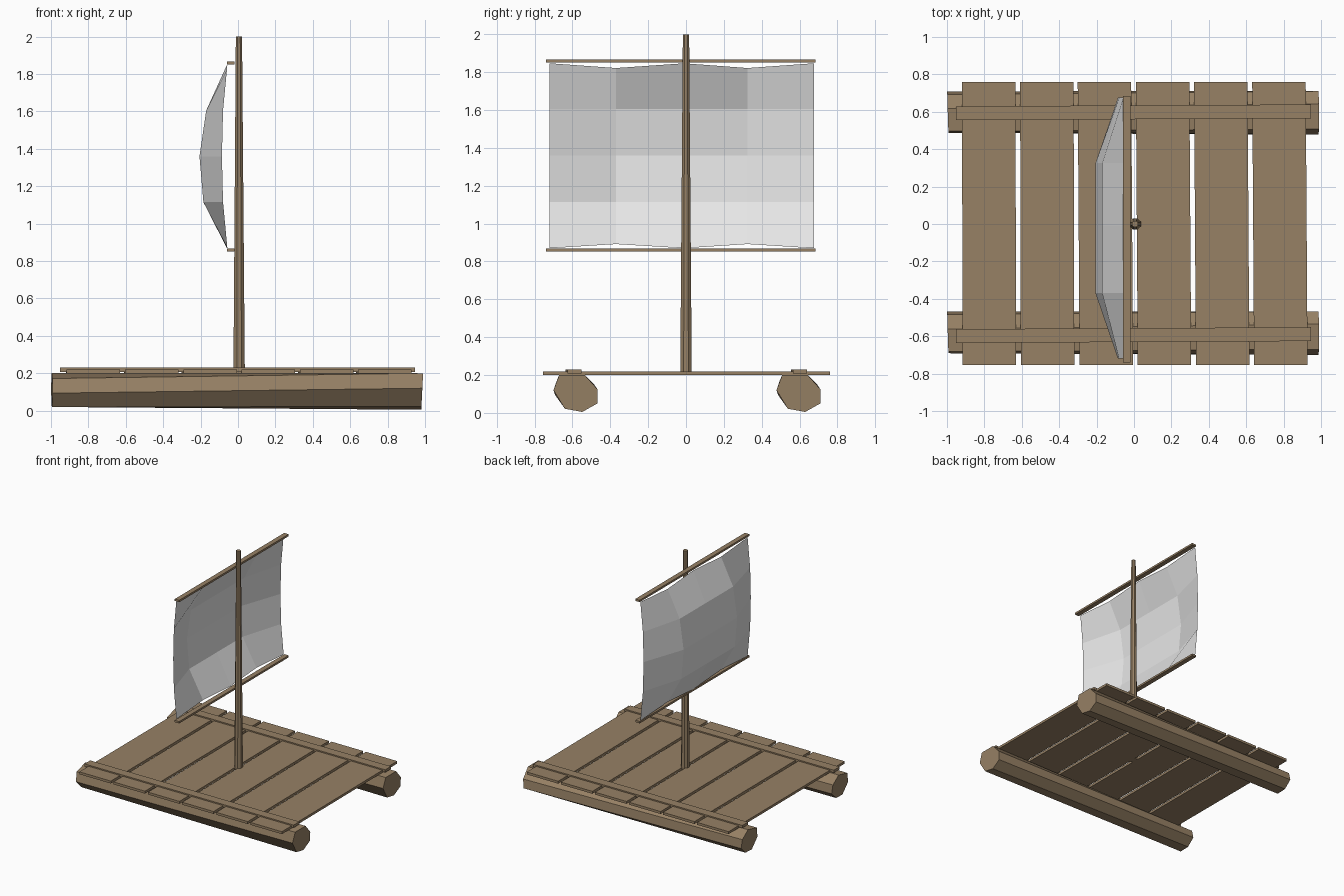
import bpy, bmesh
from math import cos, sin, radians, pi
from mathutils import Vector

cube = bpy.data.objects.get("Cube")
if cube:
    bpy.data.objects.remove(cube, do_unlink=True)


def material(name, colour):
    m = bpy.data.materials.new(name)
    m.use_nodes = True
    m.diffuse_color = (*colour, 1)
    m.node_tree.nodes["Principled BSDF"].inputs["Base Color"].default_value = (*colour, 1)
    return m


wood = material("weathered wood", (0.31, 0.22, 0.13))
canvas = material("pale canvas", (0.8, 0.8, 0.8))


def finish(name, bm, mat, solid=True):
    if solid:
        bmesh.ops.recalc_face_normals(bm, faces=bm.faces)
    mesh = bpy.data.meshes.new(name)
    bm.to_mesh(mesh)
    bm.free()
    mesh.materials.append(mat)
    ob = bpy.data.objects.new(name, mesh)
    bpy.context.collection.objects.link(ob)
    return ob


def loft(name, ring_a, ring_b, mat):
    """Closed prism between two rings of equal length."""
    bm = bmesh.new()
    a = [bm.verts.new(p) for p in ring_a]
    b = [bm.verts.new(p) for p in ring_b]
    n = len(a)
    for i in range(n):
        bm.faces.new((a[i], a[(i + 1) % n], b[(i + 1) % n], b[i]))
    bm.faces.new(a)
    bm.faces.new(b)
    return finish(name, bm, mat)


def box(name, lo, hi, mat, skew=(0, 0)):
    """Box with its far end sheared: x by skew[0] along y, y by skew[1] along x."""
    bm = bmesh.new()
    bmesh.ops.create_cube(bm, size=1)
    lo, hi = Vector(lo), Vector(hi)
    for v in bm.verts:
        t = v.co.copy()
        v.co = Vector([(lo[k] + hi[k]) / 2 + t[k] * (hi[k] - lo[k]) for k in range(3)])
        v.co.x += skew[0] * t.y
        v.co.y += skew[1] * t.x
    return finish(name, bm, mat)


# Rough-hewn float logs, twisted and tapered toward the -x end
section = [(-0.115, 0.015), (-0.055, -0.083), (0.037, -0.1), (0.117, -0.055),
           (0.117, 0.02), (0.05, 0.095), (-0.085, 0.095)]
turn = radians(14)
for name, cy in (("front_log", -0.585), ("rear_log", 0.593)):
    right = [(0.985 + 0.05 * z, cy + y, 0.105 + z) for y, z in section]
    left = [(-0.995 - 0.03 * y, cy + 0.92 * (y * cos(turn) - z * sin(turn)),
             0.106 + 0.92 * (y * sin(turn) + z * cos(turn))) for y, z in section]
    loft(name, left, right, wood)

# Deck planks, slightly out of square
for i in range(6):
    x = -0.775 + 0.311 * i
    box(f"deck_plank_{i + 1}", (x - 0.143, -0.755, 0.2), (x + 0.143, 0.76, 0.22),
        wood, (-0.01 if i > 1 else -0.004, 0))

# Battens pinning the planks over the logs
for name, y in (("front_batten", -0.594), ("rear_batten", 0.597)):
    box(name, (-0.953, y - 0.037, 0.208), (0.945, y + 0.037, 0.23), wood, (0, 0.01))


# Tapered mast
def ring(cx, r, z):
    return [(cx + r * cos(pi * (i + 0.5) / 4), r * sin(pi * (i + 0.5) / 4), z) for i in range(8)]


loft("mast", ring(0.006, 0.033, 0.2), ring(0.005, 0.018, 2.0), wood)

# Yards above and below the sail
for name, z in (("lower_yard", 0.86), ("upper_yard", 1.858)):
    box(name, (-0.058, -0.74, z - 0.008), (-0.018, 0.685, z + 0.008), wood)

# Billowing sail: rows of (height, edge x, belly x)
rows = [(0.87, -0.057, -0.06), (1.115, -0.08, -0.185), (1.36, -0.086, -0.206),
        (1.605, -0.08, -0.17), (1.847, -0.057, -0.06)]
columns = [-0.72, -0.37, -0.01, 0.325, 0.675]
bm = bmesh.new()
grid = []
for r, (z, edge, belly) in enumerate(rows):
    line = []
    for c, y in enumerate(columns):
        x = edge if c in (0, 4) else belly
        sag = {0: 0.022, 4: -0.025}.get(r, 0) if c in (1, 3) else 0
        line.append(bm.verts.new((x, y, z + sag)))
    grid.append(line)
for r in range(4):
    for c in range(4):
        bm.faces.new((grid[r][c], grid[r][c + 1], grid[r + 1][c + 1], grid[r + 1][c]))
finish("sail", bm, canvas, solid=False)
